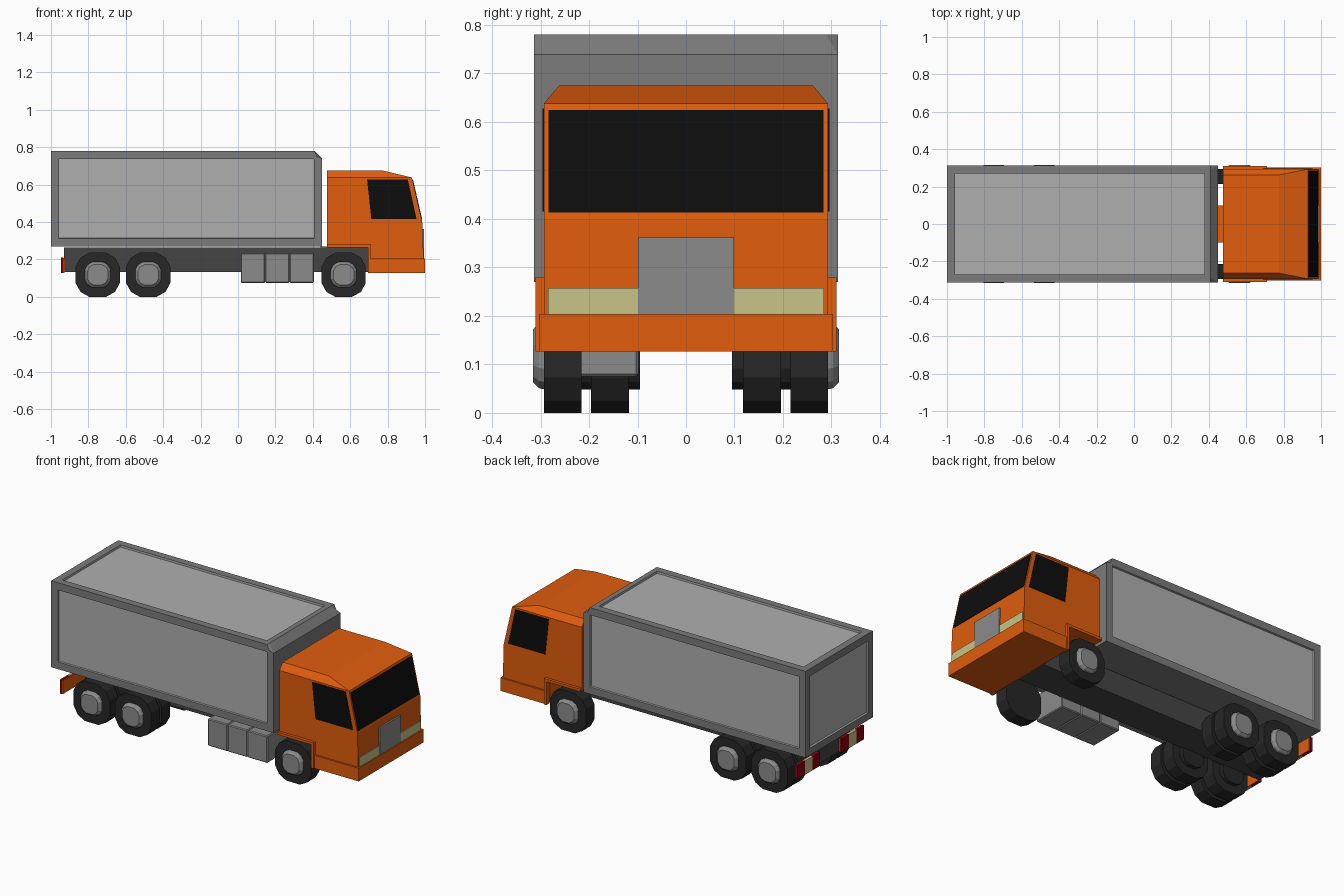
import bpy, bmesh

if "Cube" in bpy.data.objects:
    bpy.data.objects.remove(bpy.data.objects["Cube"])

COLORS = {
    "orange": (0.75, 0.11, 0.004), "dark_grey": (0.06, 0.06, 0.06), "tyre": (0.02, 0.02, 0.02),
    "glass": (0.004, 0.004, 0.004), "lamp": (0.58, 0.55, 0.25), "red": (0.25, 0.0, 0.004),
    "panel": (0.43, 0.43, 0.43), "frame": (0.2, 0.2, 0.2), "metal": (0.26, 0.26, 0.26),
}
MATS = {}
for key, rgb in COLORS.items():
    MATS[key] = bpy.data.materials.new(key)
    MATS[key].diffuse_color = (*rgb, 1)


def finish(name, bm, *colors):
    bmesh.ops.recalc_face_normals(bm, faces=bm.faces[:])
    mesh = bpy.data.meshes.new(name)
    bm.to_mesh(mesh)
    bm.free()
    for c in colors:
        mesh.materials.append(MATS[c])
    ob = bpy.data.objects.new(name, mesh)
    bpy.context.collection.objects.link(ob)
    return ob


def loft(name, rings, color):
    """Capped loft through (y, [(x, z), ...]) sections."""
    bm = bmesh.new()
    loops = [[bm.verts.new((x, y, z)) for x, z in pts] for y, pts in rings]
    n = len(loops[0])
    for a, b in zip(loops, loops[1:]):
        for i in range(n):
            j = (i + 1) % n
            bm.faces.new((a[i], a[j], b[j], b[i]))
    bm.faces.new(loops[0])
    bm.faces.new(loops[-1])
    return finish(name, bm, color)


def prism(name, pts, y0, y1, color):
    return loft(name, [(y0, pts), (y1, pts)], color)


def box(name, x0, x1, y0, y1, z0, z1, color):
    return prism(name, [(x0, z0), (x1, z0), (x1, z1), (x0, z1)], y0, y1, color)


# cargo container: recessed panels on sides, roof and rear, chamfered front top edge
bm = bmesh.new()
bmesh.ops.create_cube(bm, size=1)
for v in bm.verts:
    v.co = (-0.275 + v.co.x * 1.45, v.co.y * 0.626, 0.525 + v.co.z * 0.51)
bm.normal_update()
panels = [f for f in bm.faces if abs(f.normal.y) > 0.9 or f.normal.z > 0.9 or f.normal.x < -0.9]
bmesh.ops.inset_individual(bm, faces=panels, thickness=0.043, use_even_offset=True)
for f in panels:
    f.material_index = 1
    if f.normal.z > 0.9:
        for v in f.verts:
            if v.co.x > 0:
                v.co.x -= 0.029
bmesh.ops.inset_individual(bm, faces=panels, thickness=0.0005, depth=-0.012)
edge = [e for e in bm.edges if all(v.co.x > 0.449 and v.co.z > 0.779 for v in e.verts)]
bmesh.ops.bevel(bm, geom=edge, offset=0.041, segments=1, affect='EDGES', profile=0.5)
finish("cargo_container", bm, "frame", "panel")

# chassis
box("chassis", -0.93, 0.71, -0.10, 0.10, 0.132, 0.265, "dark_grey")
box("cab_mount", 0.44, 0.71, -0.099, 0.099, 0.26, 0.268, "orange")

# cab body and roof
prism("cab_body", [(0.475, 0.265), (0.475, 0.638), (0.93, 0.638), (0.985, 0.40),
                   (0.99, 0.20), (0.99, 0.13), (0.70, 0.13), (0.70, 0.265)], -0.293, 0.293, "orange")
bm = bmesh.new()
for s in (-1, 1):
    for p in ((0.475, 0.293, 0.638), (0.93, 0.293, 0.638), (0.475, 0.262, 0.675), (0.775, 0.262, 0.675)):
        bm.verts.new((p[0], s * p[1], p[2]))
bmesh.ops.convex_hull(bm, input=bm.verts[:])
bmesh.ops.dissolve_limit(bm, angle_limit=0.01, verts=bm.verts[:], edges=bm.edges[:])
finish("cab_roof", bm, "orange")

# cab front details
box("front_bumper", 0.705, 1.0, -0.303, 0.303, 0.127, 0.204, "orange")
prism("windscreen", [(0.925, 0.625), (0.936, 0.625), (0.985, 0.413), (0.97, 0.413)], -0.284, 0.284, "glass")
box("grille", 0.97, 0.995, -0.099, 0.099, 0.204, 0.362, "metal")

for s, side in ((-1, "right"), (1, "left")):
    prism(side + "_window", [(0.69, 0.628), (0.908, 0.628), (0.955, 0.415), (0.713, 0.415)],
          s * 0.285, s * 0.296, "glass")
    box(side + "_headlight", 0.97, 0.993, s * 0.099, s * 0.285, 0.204, 0.258, "lamp")
    # wheel arch trim
    prism(side + "_wheel_arch", [(0.475, 0.265), (0.695, 0.265), (0.695, 0.127), (0.71, 0.127),
                                 (0.71, 0.28), (0.475, 0.28)], s * 0.28, s * 0.31, "orange")
    # rear light cluster on its orange bracket
    box(side + "_light_bracket", -0.936, -0.926, s * 0.10, s * 0.308, 0.13, 0.208, "orange")
    for i, c in enumerate(("red", "lamp", "red")):
        y = 0.10 + i * 0.07
        box(f"{side}_rear_light_{i}", -0.946, -0.932, s * y, s * (y + 0.07), 0.128, 0.21, c)


# wheels: twelve-sided with slightly squared outline, doubled at the rear
def outline(cx, r):
    a, b = 0.38 * r, 0.78 * r
    quarter = [(r, -a), (r, a), (b, b)]
    pts = []
    for _ in range(4):
        pts += quarter
        quarter = [(-z, x) for x, z in quarter]
    return [(cx + x, 0.118 + z) for x, z in pts]


for s, side in ((-1, "right"), (1, "left")):
    for n, cx in enumerate((-0.75, -0.48, 0.565)):
        tag = f"{side}_{n}"
        big, mid = outline(cx, 0.118), outline(cx, 0.07)
        prism("outer_tyre_" + tag, big, s * 0.215, s * 0.293, "tyre")
        loft("hub_" + tag, [(s * 0.29, mid), (s * 0.303, outline(cx, 0.067)),
                            (s * 0.315, outline(cx, 0.055))], "metal")
        if cx < 0:
            prism("inner_tyre_" + tag, big, s * 0.118, s * 0.196, "tyre")
            prism("wheel_spacer_" + tag, mid, s * 0.095, s * 0.22, "tyre")

# side tanks, right side only
for i in range(3):
    x = 0.015 + i * 0.13
    ob = box(f"side_tank_{i}", x, x + 0.13, -0.305, -0.098, 0.075, 0.235, "metal")
    mod = ob.modifiers.new("bevel", 'BEVEL')
    mod.width, mod.segments = 0.005, 1

for m in bpy.data.materials:
    if m.users and not m.is_grease_pencil:
        m.use_nodes = True
        m.node_tree.nodes["Principled BSDF"].inputs["Base Color"].default_value = m.diffuse_color
